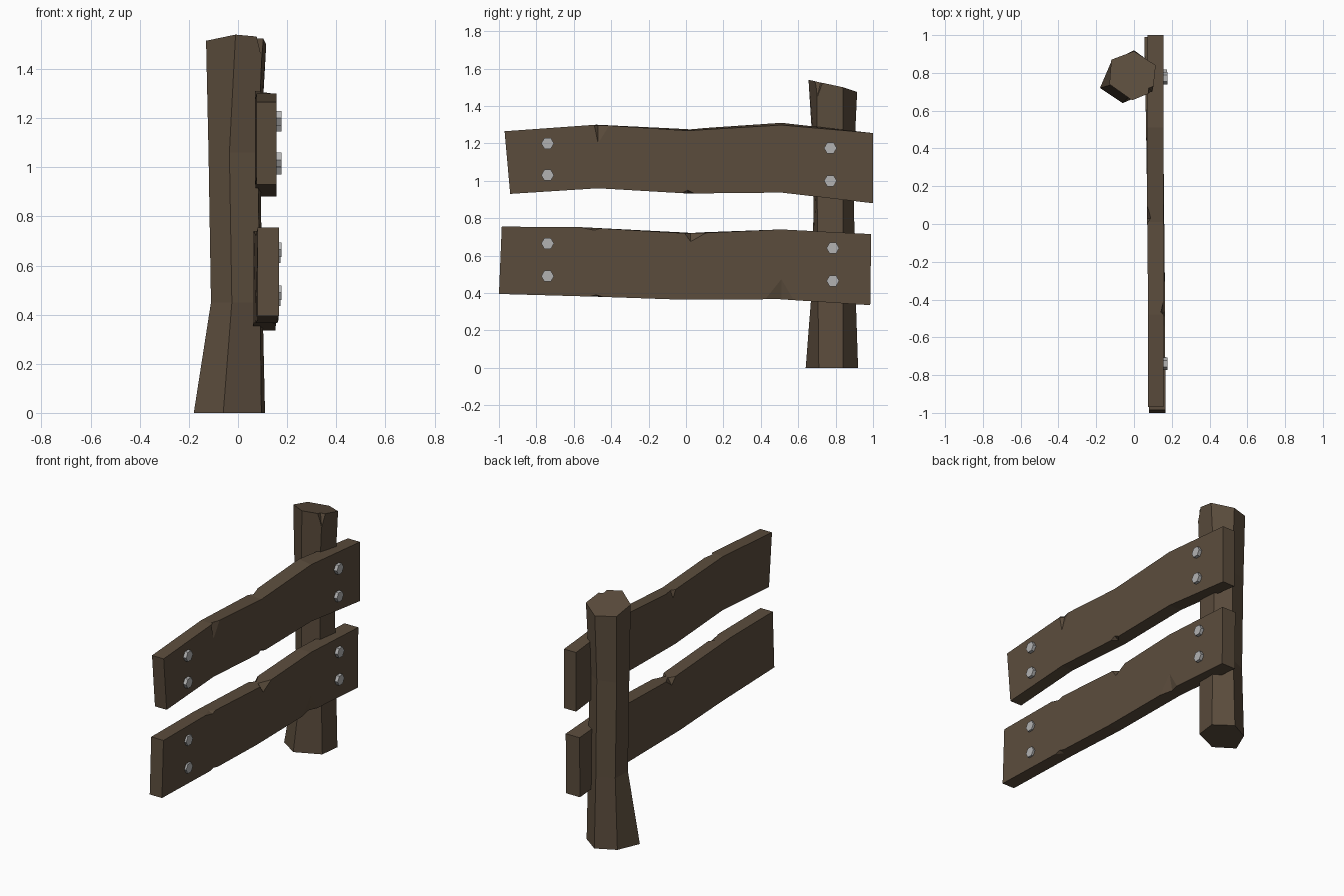
import bpy, bmesh, math
from mathutils import Vector, Matrix

if "Cube" in bpy.data.objects:
    bpy.data.objects.remove(bpy.data.objects["Cube"])

wood = bpy.data.materials.new("dark_wood")
wood.diffuse_color = (0.105, 0.073, 0.046, 1)
wood.use_nodes = True
wood.node_tree.nodes["Principled BSDF"].inputs["Base Color"].default_value = wood.diffuse_color
metal = bpy.data.materials.new("grey_metal")
metal.diffuse_color = (0.45, 0.45, 0.45, 1)
metal.use_nodes = True
metal.node_tree.nodes["Principled BSDF"].inputs["Base Color"].default_value = metal.diffuse_color


def finish(name, bm, mat):
    bmesh.ops.recalc_face_normals(bm, faces=bm.faces)
    me = bpy.data.meshes.new(name)
    bm.to_mesh(me)
    bm.free()
    ob = bpy.data.objects.new(name, me)
    bpy.context.collection.objects.link(ob)
    me.materials.append(mat)
    return ob


def loft(name, rings, mat):
    """Skin a list of closed rings and cap both ends."""
    bm = bmesh.new()
    vr = [[bm.verts.new(p) for p in r] for r in rings]
    n = len(vr[0])
    for a, b in zip(vr, vr[1:]):
        for i in range(n):
            j = (i + 1) % n
            bm.faces.new((a[i], a[j], b[j], b[i]))
    bm.faces.new(vr[0])
    bm.faces.new(vr[-1])
    return finish(name, bm, mat)


def chip(ob, points):
    """Break a splinter out of an edge with a small convex cutter."""
    bm = bmesh.new()
    for p in points:
        bm.verts.new(p)
    bmesh.ops.convex_hull(bm, input=bm.verts[:])
    cutter = finish(ob.name + "_chip_cutter", bm, wood)
    cutter.hide_render = True
    cutter.hide_set(True)
    mod = ob.modifiers.new("chip", 'BOOLEAN')
    mod.operation = 'DIFFERENCE'
    mod.solver = 'EXACT'
    mod.object = cutter


def plank(name, stations, chips):
    """stations: y top, y bottom, z top, z bottom, back x, front x, back rise."""
    rings = [[(xb, yt, zt + rise), (xf, yt, zt), (xf, yb, zb), (xb, yb, zb)]
             for yt, yb, zt, zb, xb, xf, rise in stations]
    ob = loft(name, rings, wood)
    # chips: edge start y, edge end y, tip y, edge z, tip z, face x, depth in x
    for y0, y1, yt, z, zt, x, d in chips:
        up = 1 if z > zt else -1
        out = 1 if d > 0 else -1
        chip(ob, [(x, y0, z), (x, y1, z), (x, yt, zt), (x - d, yt, z),
                  (x + 0.03 * out, (y0 + y1) / 2, z + 0.03 * up)])


# Crooked six-sided post
post = loft("post", [
    [(-.06, .64, 0), (.095, .71, 0), (.11, .84, 0),
     (.0, .92, 0), (-.12, .86, 0), (-.18, .72, 0)],
    [(-.025, .675, .45), (.09, .705, .45), (.10, .84, .45),
     (.0, .905, .45), (-.105, .86, .45), (-.11, .74, .45)],
    [(-.035, .685, 1.06), (.08, .70, 1.06), (.09, .84, 1.06),
     (.0, .895, 1.06), (-.115, .86, 1.06), (-.12, .74, 1.06)],
    [(-.01, .655, 1.54), (.10, .70, 1.53), (.115, .84, 1.50),
     (.0, .915, 1.475), (-.12, .87, 1.485), (-.13, .74, 1.515)]], wood)
chip(post, [(.075, .69, 1.535), (.103, .73, 1.525), (.098, .70, 1.44),
            (.075, .72, 1.53), (.14, .68, 1.56)])

# Upper and lower warped planks
plank("upper_plank", [
    (-.97, -.94, 1.265, .93, .075, .157, 0),
    (-.48, -.47, 1.30, .96, .075, .157, 0),
    (.01, .01, 1.268, .932, .07, .157, .008),
    (.51, .51, 1.298, .937, .07, .157, .012),
    (1.0, 1.0, 1.255, .88, .072, .157, 0)],
    [(-.49, -.41, -.47, 1.296, 1.20, .157, .02),
     (-.03, .05, .01, .93, .95, .157, .035),
     (.0, .10, .03, 1.28, 1.23, .07, -.02)])
plank("lower_plank", [
    (-.985, -1.0, .755, .395, .08, .166, 0),
    (-.56, -.47, .752, .38, .08, .165, 0),
    (.02, -.04, .718, .365, .072, .16, .004),
    (.51, .50, .74, .367, .064, .155, 0),
    (.99, .985, .715, .335, .055, .152, 0)],
    [(-.01, .11, .025, .722, .675, .16, .04),
     (-.56, -.45, -.49, .749, .735, .164, .03),
     (.42, .58, .51, .364, .48, .156, .02),
     (-.53, -.44, -.48, .379, .392, .164, .03),
     (.0, .10, .04, .724, .68, .072, -.03)])

# Hexagonal bolt heads, two at each plank end
for name, y, zs, x in [("upper_near", -.74, (1.2, 1.03), .178),
                       ("upper_far", .772, (1.175, 1.0), .178),
                       ("lower_near", -.74, (.665, .49), .178),
                       ("lower_far", .785, (.64, .465), .174)]:
    for i, z in enumerate(zs):
        bm = bmesh.new()
        bmesh.ops.create_cone(
            bm, cap_ends=True, segments=6, radius1=.034, radius2=.034, depth=.05,
            matrix=Matrix.Translation((x - .025, y, z)) @ Matrix.Rotation(math.pi / 2, 4, 'Y')
            @ Matrix.Rotation(math.pi / 2, 4, 'Z'))
        # turn so that corners point along y
        bm.verts.ensure_lookup_table()
        if max(v.co.y for v in bm.verts) - y < .033:
            bmesh.ops.rotate(bm, verts=bm.verts[:], cent=Vector((x, y, z)),
                             matrix=Matrix.Rotation(math.pi / 6, 3, 'X'))
        finish(f"bolt_{name}_{i + 1}", bm, metal)
